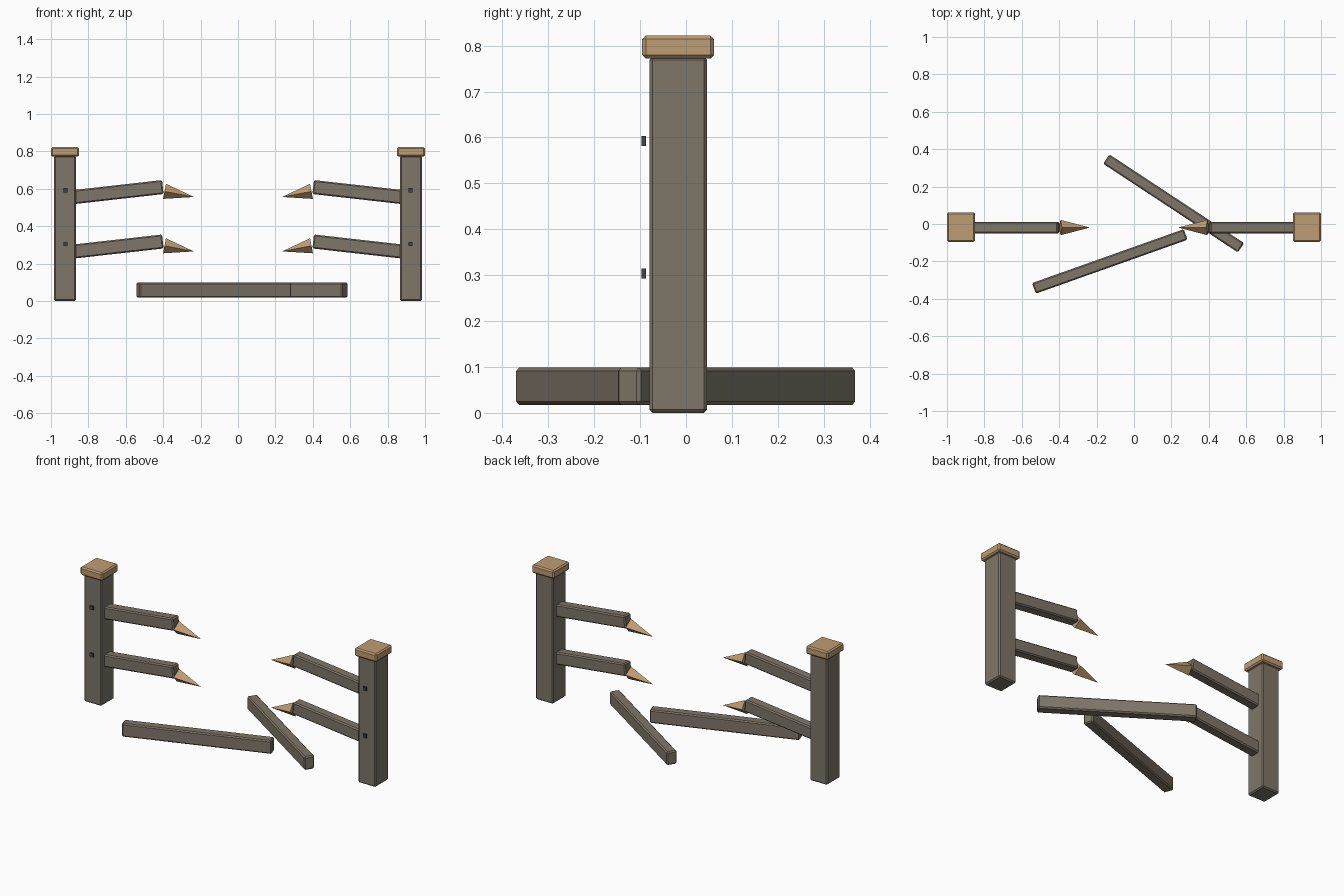
import bpy, math
from mathutils import Matrix, Vector

if "Cube" in bpy.data.objects:
    bpy.data.objects.remove(bpy.data.objects["Cube"])

def mat(name, rgb):
    m = bpy.data.materials.new(name)
    m.diffuse_color = (*rgb, 1)
    m.use_nodes = True
    m.node_tree.nodes["Principled BSDF"].inputs["Base Color"].default_value = m.diffuse_color
    return m

WOOD = mat("weathered_wood", (0.21, 0.18, 0.14))
FRESH = mat("fresh_wood", (0.52, 0.34, 0.17))
IRON = mat("dark_iron", (0.05, 0.06, 0.07))
YC = -0.017  # fence line

def box(name, center, size, material, bevel=0.0, rot=(0, 0, 0)):
    bpy.ops.mesh.primitive_cube_add(size=1, location=center, rotation=rot)
    o = bpy.context.object
    o.name = name
    o.scale = size
    bpy.ops.object.transform_apply(location=False, rotation=False, scale=True)
    o.data.materials.append(material)
    if bevel:
        b = o.modifiers.new("chamfer", 'BEVEL')
        b.width = bevel
        b.segments = 1
    return o

def beam(name, a, b, thick, height, material):
    """Chamfered beam between two end centres."""
    a, b = Vector(a), Vector(b)
    d = b - a
    yaw = math.atan2(d.y, d.x)
    pitch = -math.atan2(d.z, math.hypot(d.x, d.y))
    return box(name, (a + b) / 2, (d.length, thick, height), material, 0.007, (0, pitch, yaw))

def spike(name, base, tip, radius):
    """Four-sided splinter with corners up, down, front and back."""
    base, tip = Vector(base), Vector(tip)
    d = tip - base
    bpy.ops.mesh.primitive_cone_add(vertices=4, radius1=radius, radius2=0, depth=d.length)
    o = bpy.context.object
    o.name = name
    z = d.normalized()
    y = Vector((0, 1, 0))
    x = y.cross(z)
    o.matrix_world = Matrix.Translation((base + tip) / 2) @ Matrix((x, y, z)).transposed().to_4x4()
    o.data.materials.append(FRESH)

for s, side in ((-1, "left"), (1, "right")):
    # post and cap
    box(side + "_post", (s * 0.925, YC, 0.388), (0.118, 0.126, 0.776), WOOD, 0.007)
    box(side + "_post_cap", (s * 0.925, YC, 0.797), (0.15, 0.157, 0.05), FRESH, 0.008)
    for dz, level in ((0, "upper"), (-0.291, "lower")):
        # snapped rail, its splintered tip, and the bolt head
        beam(f"{side}_{level}_broken_rail", (s * 0.90, YC - 0.002, 0.553 + dz),
             (s * 0.402, YC - 0.002, 0.609 + dz), 0.062, 0.075, WOOD)
        spike(f"{side}_{level}_splinter", (s * 0.393, YC - 0.002, 0.586 + dz),
              (s * 0.236, YC - 0.002, 0.556 + dz), 0.041)
        box(f"{side}_{level}_bolt", (s * 0.922, -0.092, 0.592 + dz * 0.99),
            (0.022, 0.009, 0.022), IRON)

# fallen rails on the ground
beam("fallen_rail_front", (-0.535, -0.344, 0.058), (0.276, -0.056, 0.058), 0.06, 0.081, WOOD)
beam("fallen_rail_back", (-0.148, 0.347, 0.058), (0.572, -0.127, 0.058), 0.06, 0.081, WOOD)
